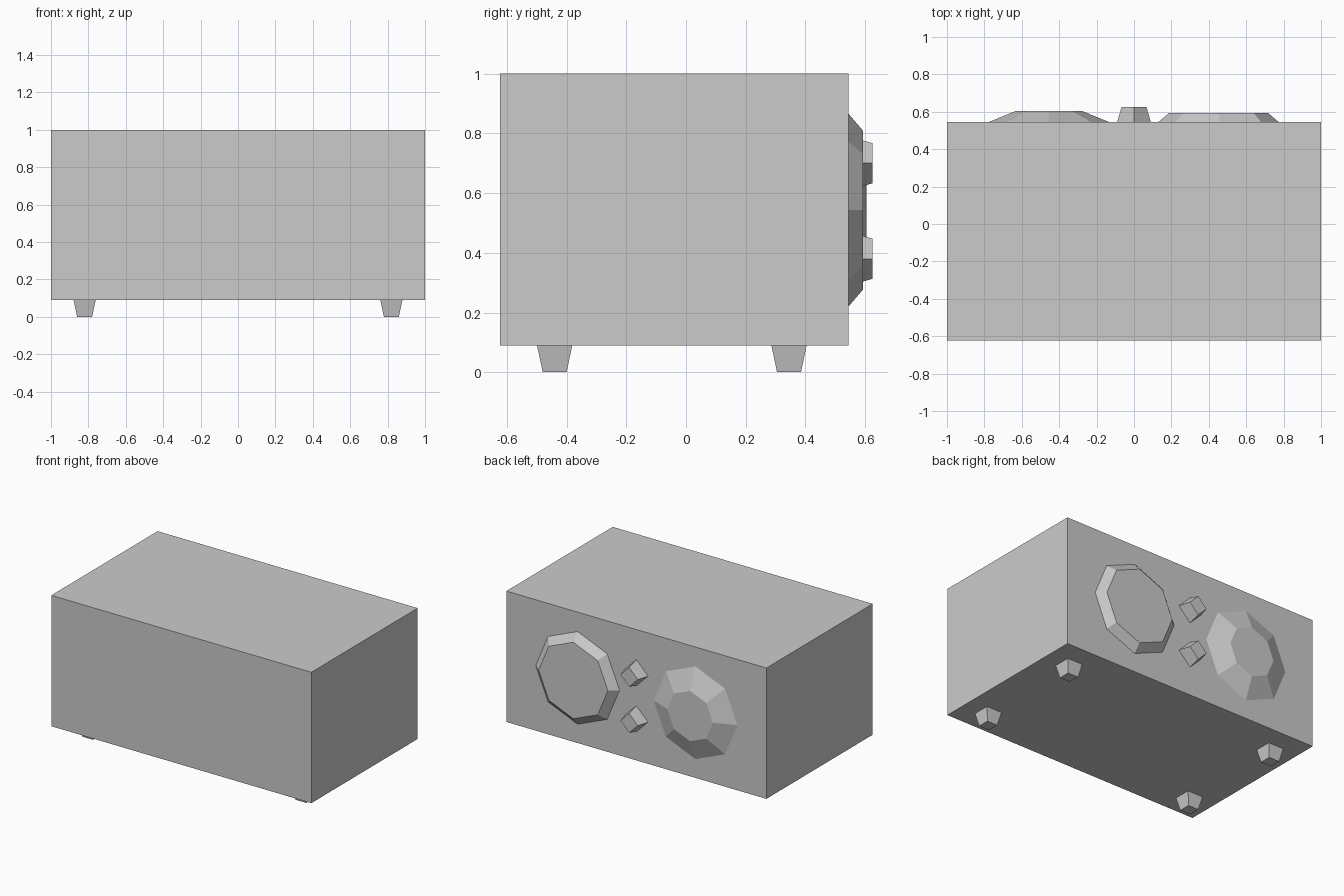
import bpy
from math import pi
from mathutils import Matrix

cube = bpy.data.objects.get("Cube")
if cube:
    bpy.data.objects.remove(cube, do_unlink=True)

grey = bpy.data.materials.new("light_grey")
grey.use_nodes = True
grey.diffuse_color = (0.6, 0.6, 0.6, 1)
grey.node_tree.nodes["Principled BSDF"].inputs["Base Color"].default_value = (0.6, 0.6, 0.6, 1)

BACK = 0.545   # rear face of the cabinet
FLOOR = 0.09   # underside of the cabinet


def finish(name):
    obj = bpy.context.object
    obj.name = name
    obj.data.materials.append(grey)
    return obj


def frustum(name, sides, base_r, tip_r, depth, base, direction, turn=0):
    """Tapered prism growing from a base point along a direction."""
    bpy.ops.mesh.primitive_cone_add(vertices=sides, radius1=base_r, radius2=tip_r, depth=depth)
    obj = finish(name)
    axes = {"down": Matrix.Rotation(pi, 4, "X"), "back": Matrix.Rotation(-pi / 2, 4, "X")}
    shift = Matrix.Translation((0, 0, depth / 2))
    spin = Matrix.Rotation(turn, 4, "Z")
    obj.data.transform(axes[direction] @ shift @ spin)
    obj.location = base
    return obj


# Cabinet
bpy.ops.mesh.primitive_cube_add(size=1, location=(0, (BACK - 0.623) / 2, (1 + FLOOR) / 2))
finish("cabinet").scale = (2, BACK + 0.623, 1 - FLOOR)

# Four square tapered feet
root2 = 2 ** 0.5
for side, x in (("left", 0.82), ("right", -0.82)):
    for end, y in (("front", -0.44), ("back", 0.345)):
        frustum(f"{end}_{side}_foot", 4, 0.059 * root2, 0.04 * root2, FLOOR,
                (x, y, FLOOR), "down", pi / 4)

# Octagonal dials on the rear: one broad and flat, one steeply tapered
frustum("left_dial", 8, 0.322, 0.266, 0.048, (0.452, BACK, 0.543), "back")
frustum("right_dial", 8, 0.322, 0.175, 0.06, (-0.455, BACK, 0.543), "back")

# Two diamond knobs between the dials
for name, z in (("upper_knob", 0.70), ("lower_knob", 0.38)):
    frustum(name, 4, 0.09, 0.067, 0.08, (0, BACK, z), "back")
